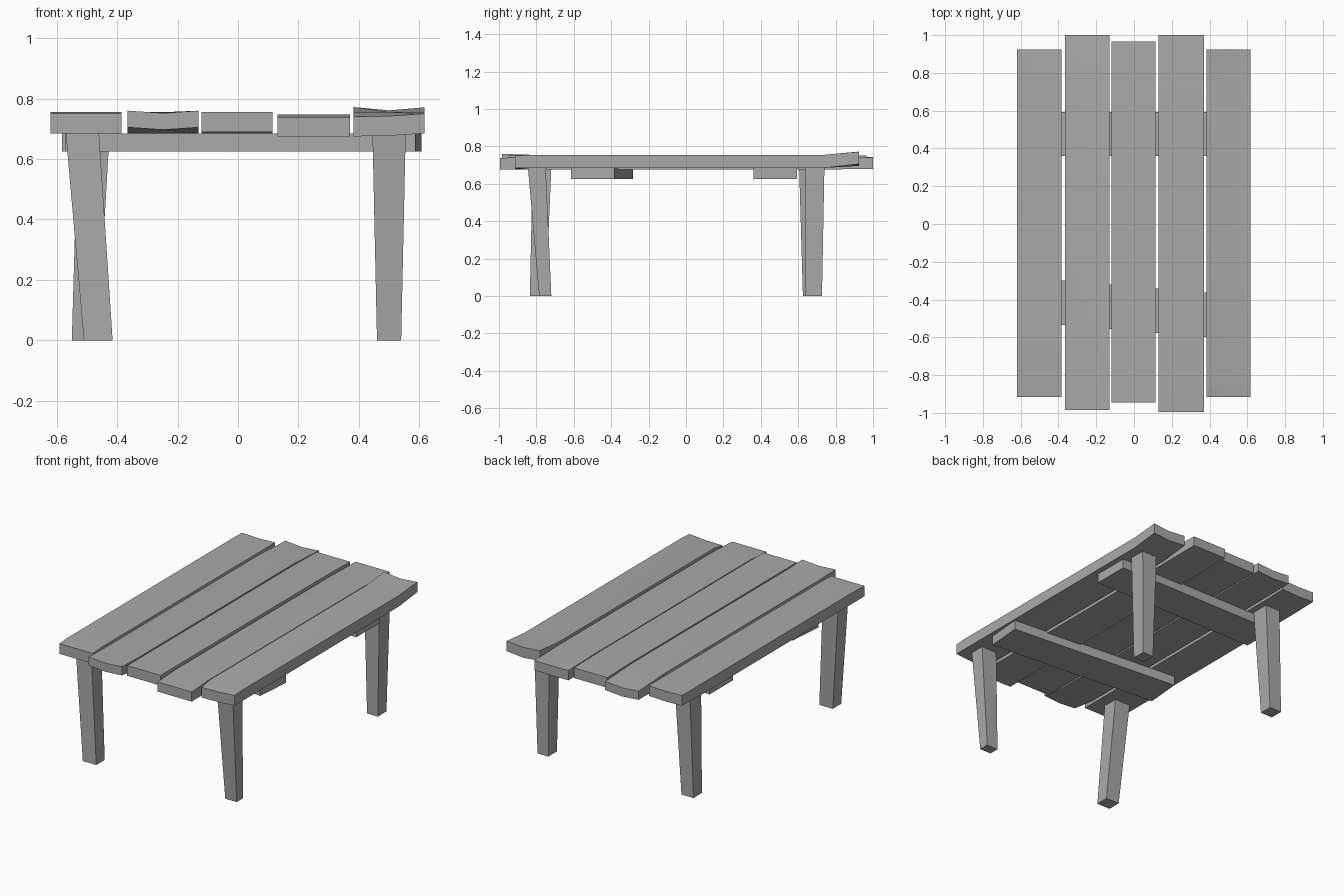
import bpy
import bmesh
import math
from mathutils import Matrix

cube = bpy.data.objects.get("Cube")
if cube:
    bpy.data.objects.remove(cube, do_unlink=True)

grey = bpy.data.materials.new("plain_grey")
grey.use_nodes = True
grey.diffuse_color = (0.4, 0.4, 0.4, 1)
grey.node_tree.nodes["Principled BSDF"].inputs["Base Color"].default_value = (0.4, 0.4, 0.4, 1)

UNDERSIDE = 0.685
FLAT = (0, 0, 0)


def finish(name, bm, smooth=False):
    bmesh.ops.recalc_face_normals(bm, faces=bm.faces)
    mesh = bpy.data.meshes.new(name)
    bm.to_mesh(mesh)
    bm.free()
    mesh.materials.append(grey)
    obj = bpy.data.objects.new(name, mesh)
    bpy.context.collection.objects.link(obj)
    if smooth:
        bpy.ops.object.select_all(action="DESELECT")
        obj.select_set(True)
        bpy.context.view_layer.objects.active = obj
        bpy.ops.object.shade_smooth_by_angle(angle=math.radians(30))
    return obj


def loft(bm, rings):
    """Skin a list of closed rings and cap both ends."""
    loops = [[bm.verts.new(p) for p in ring] for ring in rings]
    for a, b in zip(loops, loops[1:]):
        for i in range(len(a)):
            j = (i + 1) % len(a)
            bm.faces.new((a[i], a[j], b[j], b[i]))
    bm.faces.new(loops[0])
    bm.faces.new(loops[-1])


def plank(name, x0, x1, y0, y1, front, back, main=0.0, end_thick=0.065, kinks=(-0.83, 0.74)):
    """Board whose two ends warp; offsets are given for left, middle and right."""
    xs = (x0, (x0 + x1) / 2, x1)

    def ring(y, offsets, thick):
        low = [(x, y, UNDERSIDE + o) for x, o in zip(xs, offsets)]
        high = [(x, y, z + thick) for x, y, z in low]
        return low + high[::-1]

    body = (main, main, main)
    bm = bmesh.new()
    loft(bm, [ring(y0, front, end_thick), ring(kinks[0], body, 0.07),
              ring(kinks[1], body, 0.07), ring(y1, back, end_thick)])
    finish(name, bm, smooth=True)


def leg(name, top, bottom):
    """Tapered post; each end is (x0, x1, y0, y1)."""
    def ring(r, z):
        x0, x1, y0, y1 = r
        return [(x0, y0, z), (x1, y0, z), (x1, y1, z), (x0, y1, z)]
    bm = bmesh.new()
    loft(bm, [ring(bottom, 0), ring(top, UNDERSIDE)])
    finish(name, bm)


def crossbar(name, x, y, angle):
    bm = bmesh.new()
    bmesh.ops.create_cube(bm, size=1, matrix=Matrix.Translation((x, y, 0.655))
                          @ Matrix.Rotation(angle, 4, "Z") @ Matrix.Diagonal((1.165, 0.234, 0.06, 1)))
    finish(name, bm)


# Table top boards
plank("outer_right_plank", -0.62, -0.385, -0.915, 0.925, FLAT, (0.004, 0, 0.004))
plank("inner_right_plank", -0.365, -0.13, -0.985, 1.0, (0.02, 0.012, 0.02), (0.002, -0.007, 0.002),
      end_thick=0.055)
plank("middle_plank", -0.12, 0.115, -0.945, 0.965, (0.005, 0.005, 0.005), FLAT)
plank("inner_left_plank", 0.13, 0.37, -0.995, 1.0, (-0.01, -0.01, -0.01), (-0.006, -0.006, -0.006),
      main=-0.008, end_thick=0.062)
plank("outer_left_plank", 0.383, 0.617, -0.915, 0.925, (-0.01, -0.008, 0), (0.022, 0.011, 0.021))

# Supports under the boards, the front one slightly skewed
crossbar("front_crossbar", 0.017, -0.45, -0.085)
crossbar("back_crossbar", 0.0, 0.477, 0)

# Uneven legs
leg("front_left_leg", (0.445, 0.555, -0.845, -0.75), (0.46, 0.54, -0.785, -0.72))
leg("front_right_leg", (-0.57, -0.46, -0.82, -0.72), (-0.51, -0.415, -0.835, -0.75))
leg("back_left_leg", (0.447, 0.553, 0.635, 0.74), (0.462, 0.538, 0.64, 0.727))
leg("back_right_leg", (-0.53, -0.425, 0.605, 0.72), (-0.55, -0.465, 0.625, 0.71))
